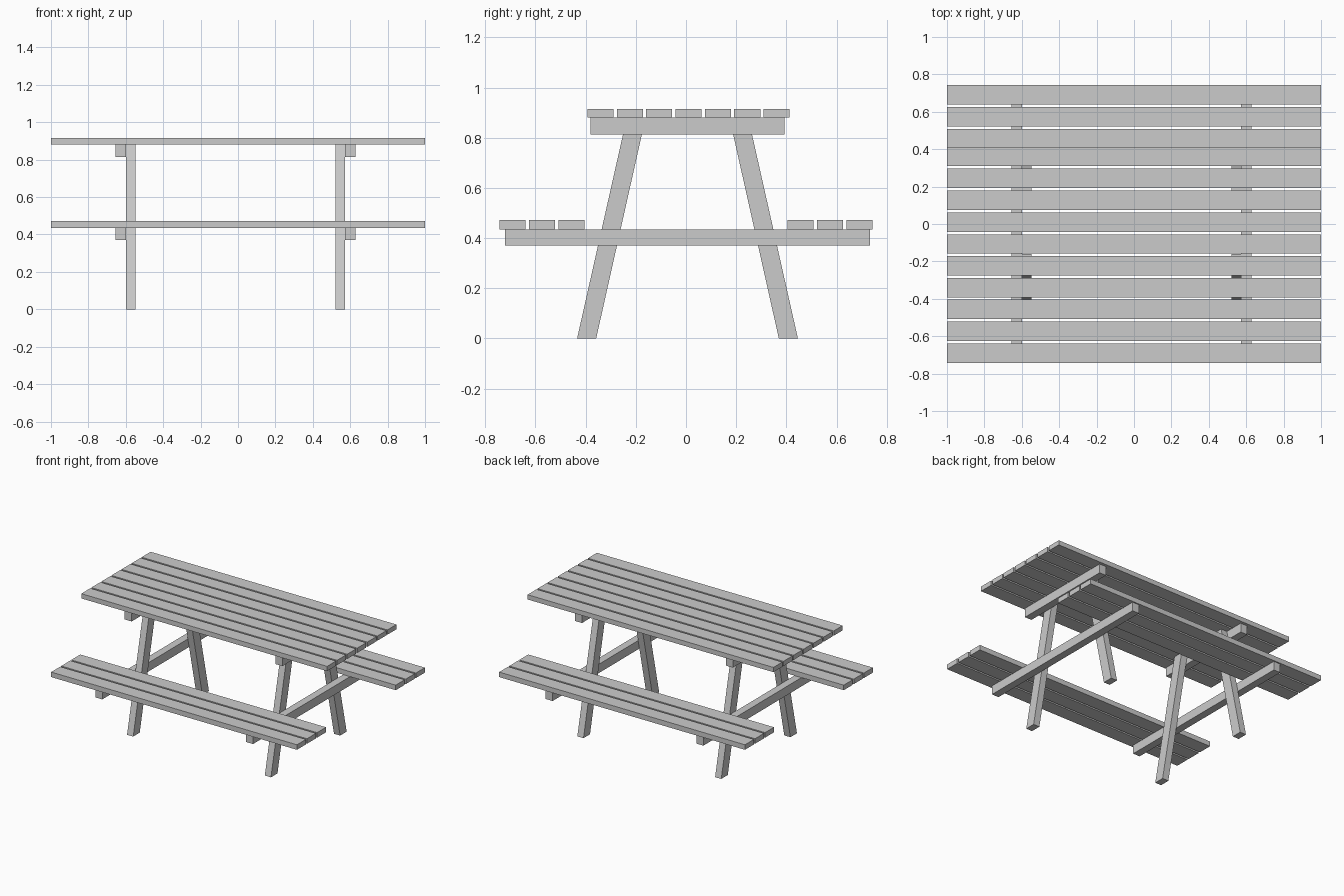
import bpy
import bmesh

old = bpy.data.objects.get("Cube")
if old:
    bpy.data.objects.remove(old, do_unlink=True)

wood = bpy.data.materials.new("weathered_grey")
wood.use_nodes = True
GREY = (0.6, 0.6, 0.6, 1)
wood.diffuse_color = GREY
wood.node_tree.nodes["Principled BSDF"].inputs["Base Color"].default_value = GREY


def board(name, x, y, z, top_y=None):
    """Box between (min, max) ranges; top_y shifts the upper end to slant it."""
    bm = bmesh.new()
    bmesh.ops.create_cube(bm, size=1)
    for v in bm.verts:
        ix, iy, iz = (int(c > 0) for c in v.co)
        y_range = top_y if top_y and iz else y
        v.co = (x[ix], y_range[iy], z[iz])
    mesh = bpy.data.meshes.new(name)
    bm.to_mesh(mesh)
    bm.free()
    mesh.materials.append(wood)
    obj = bpy.data.objects.new(name, mesh)
    bpy.context.collection.objects.link(obj)
    return obj


LENGTH = (-1, 1)
PLANK = 0.104
PITCH = 0.117


def planks(name, start, count, z):
    for i in range(count):
        y = start + i * PITCH
        board(f"{name}_{i + 1}", LENGTH, (y, y + PLANK), z)


# Table top and the two benches
planks("table_plank", -0.393, 7, (0.88, 0.915))
planks("front_bench_plank", -0.743, 3, (0.435, 0.472))
planks("back_bench_plank", 0.405, 3, (0.435, 0.472))

# Two end frames: cross beams on the outside of splayed legs
MID = 0.006
frames = {
    "right": ((-0.655, -0.599), (-0.599, -0.549)),
    "left": ((0.572, 0.628), (0.522, 0.572)),
}
for side, (beam_x, leg_x) in frames.items():
    board(f"{side}_table_beam", beam_x, (-0.381, 0.392), (0.813, 0.88))
    board(f"{side}_bench_beam", beam_x, (-0.722, 0.734), (0.37, 0.435))
    for end, s in (("front", -1), ("back", 1)):
        foot = sorted(MID + s * d for d in (0.364, 0.440))
        head = sorted(MID + s * d for d in (0.167, 0.242))
        board(f"{side}_{end}_leg", leg_x, foot, (0, 0.88), head)
